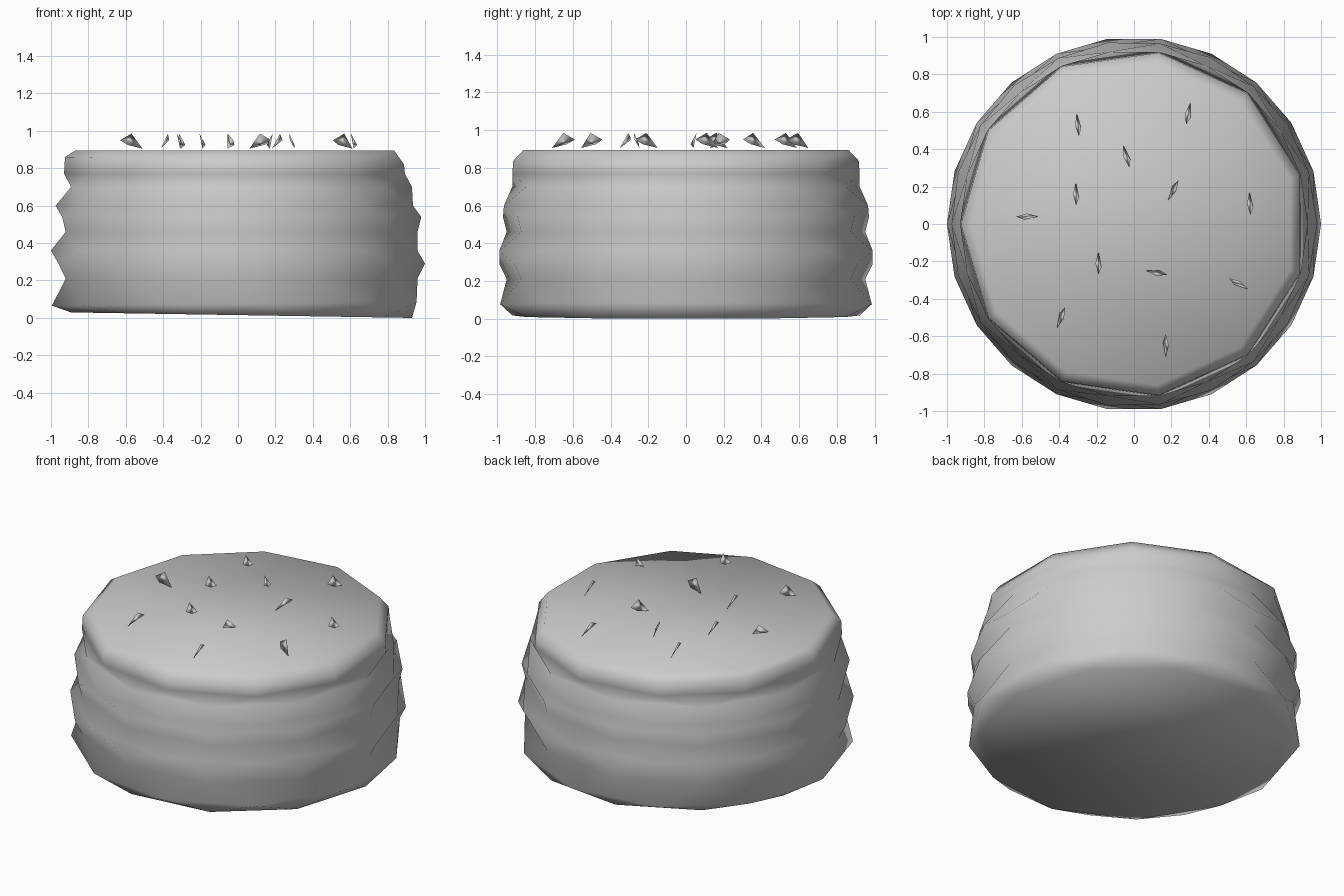
import bpy, bmesh
from math import cos, sin, pi, radians

cube = bpy.data.objects.get("Cube")
if cube:
    bpy.data.objects.remove(cube)

SIDES = 11
STEP = 2 * pi / SIDES

grey = bpy.data.materials.new("plain_grey")
grey.use_nodes = True
COLOR = (0.6, 0.6, 0.6, 1)
grey.diffuse_color = COLOR
grey.node_tree.nodes["Principled BSDF"].inputs["Base Color"].default_value = COLOR


def finish(bm, name):
    bmesh.ops.recalc_face_normals(bm, faces=bm.faces)
    mesh = bpy.data.meshes.new(name)
    bm.to_mesh(mesh)
    bm.free()
    mesh.materials.append(grey)
    mesh.shade_smooth()
    obj = bpy.data.objects.new(name, mesh)
    bpy.context.collection.objects.link(obj)
    return obj


# Layered bun: height, radius, half-step stagger, sideways tilt
PROFILE = [
    (0.015, 0.93, 0, -0.015), (0.075, 0.995, 1, 0.01),
    (0.21, 0.96, 0, 0), (0.29, 1.0, 0, 0), (0.36, 1.0, 1, 0),
    (0.46, 0.96, 0, 0), (0.54, 0.98, 0, 0), (0.60, 0.975, 1, 0),
    (0.70, 0.93, 0, 0), (0.77, 0.93, 1, 0), (0.84, 0.925, 1, -0.02),
    (0.895, 0.87, 1, 0),
]
bm = bmesh.new()
rings = []
for z, r, shift, tilt in PROFILE:
    angles = [(i + shift / 2) * STEP for i in range(SIDES)]
    rings.append([bm.verts.new((r * cos(a), r * sin(a), z + tilt * cos(a)))
                  for a in angles])
for k in range(len(rings) - 1):
    low, high = rings[k], rings[k + 1]
    turn = PROFILE[k + 1][2] - PROFILE[k][2]
    for i in range(SIDES):
        j = (i + 1) % SIDES
        if turn == 0:
            bm.faces.new((low[i], low[j], high[j], high[i]))
        elif turn > 0:
            bm.faces.new((low[i], low[j], high[i]))
            bm.faces.new((low[j], high[j], high[i]))
        else:
            bm.faces.new((low[i], high[j], high[i]))
            bm.faces.new((low[i], low[j], high[j]))
bm.faces.new(rings[0][::-1])
bm.faces.new(rings[-1])
finish(bm, "layered_bun")


# Seeds: thin pointed slivers, low tip facing the given heading
def seed(x, y, heading, index):
    a = radians(heading)
    bm = bmesh.new()
    points = [(0.06, 0, 0.905), (-0.06, 0, 0.95),
              (0.0, 0.016, 0.985), (-0.02, -0.016, 0.925)]
    verts = [bm.verts.new((x + u * cos(a) - v * sin(a),
                           y + u * sin(a) + v * cos(a), z))
             for u, v, z in points]
    for skip in range(4):
        bm.faces.new([p for n, p in enumerate(verts) if n != skip])
    finish(bm, f"seed_{index}")


SEEDS = [
    (-0.30, 0.53, 95), (0.29, 0.59, 78), (-0.04, 0.36, 105),
    (-0.31, 0.16, 90), (0.21, 0.18, -118), (0.62, 0.11, 92),
    (-0.57, 0.04, 0), (-0.19, -0.21, 90), (0.12, -0.26, 168),
    (0.56, -0.32, -30), (-0.39, -0.50, -112), (0.17, -0.65, -90),
]
for n, (x, y, heading) in enumerate(SEEDS, 1):
    seed(x, y, heading, n)
